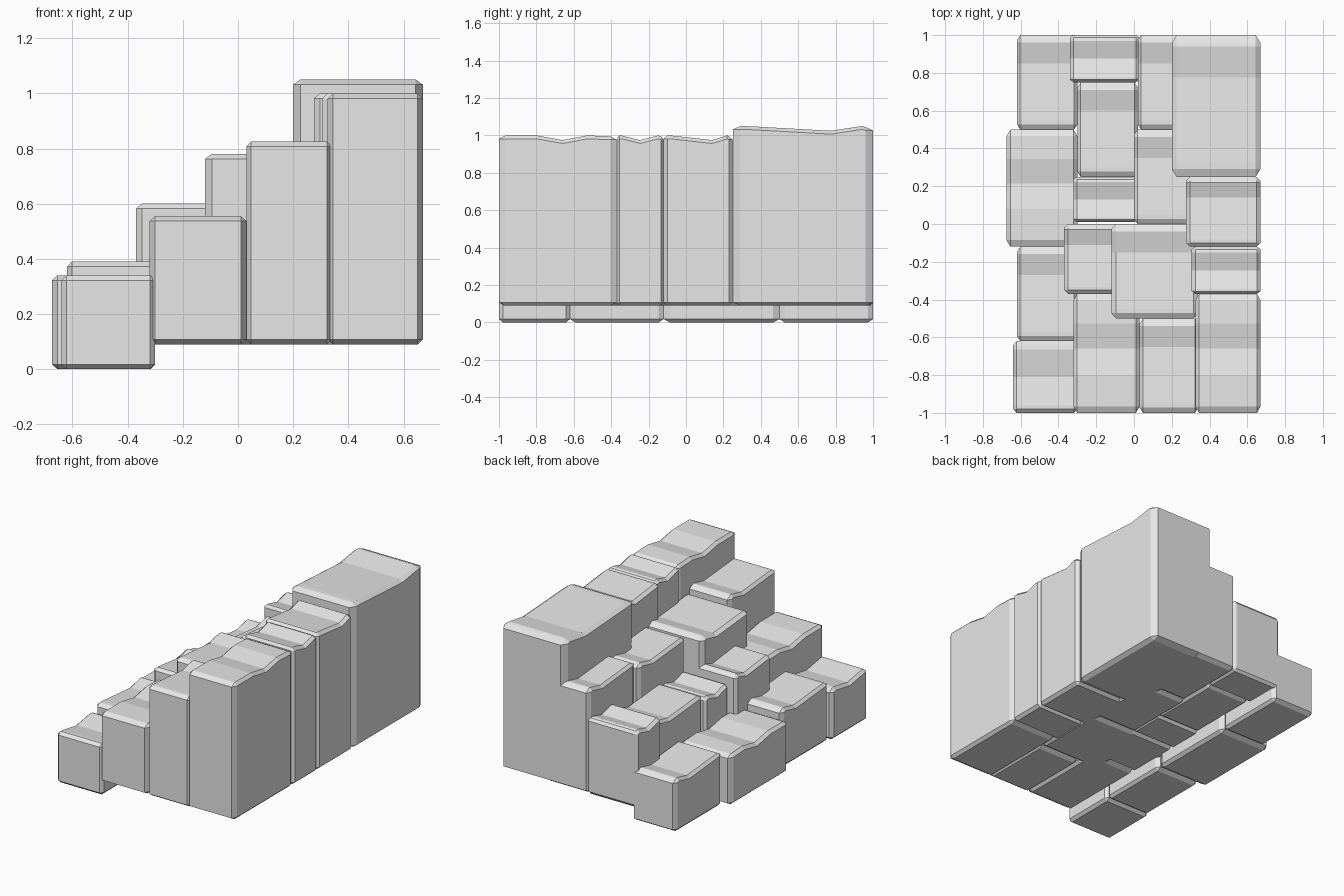
import bpy, bmesh

old = bpy.data.objects.get("Cube")
if old:
    bpy.data.objects.remove(old, do_unlink=True)

stone = bpy.data.materials.new("stone_grey")
stone.use_nodes = True
GREY = (0.8, 0.8, 0.8, 1)
stone.diffuse_color = GREY
stone.node_tree.nodes["Principled BSDF"].inputs["Base Color"].default_value = GREY

# Wave along the top: peak, dip and second peak as fractions of the length
MID, LATE, NARROW = (.32, .54, .75), (.1, .7, .92), (.1, .5, .88)
CHAMFER, EDGE, DIP = 0.055, 0.018, 0.025


def block(name, x0, x1, y0, y1, z0, z1, wave):
    """Chamfered stone with a gently dipped top, lofted along y."""
    bm = bmesh.new()
    cx = (x1 - x0) * CHAMFER

    def ring(t, top, end=False):
        y = y0 + (y1 - y0) * t
        lo, hi = z0 + EDGE, top - EDGE
        xa, xb = x0 + cx, x1 - cx
        if end:
            pts = [(xa, lo), (xb, lo), (xb, lo), (xb, hi), (xb, hi), (xa, hi), (xa, hi), (xa, lo)]
        else:
            pts = [(xa, z0), (xb, z0), (x1, lo), (x1, hi), (xb, top), (xa, top), (x0, hi), (x0, lo)]
        return [bm.verts.new((x, y, z)) for x, z in pts]

    p, d, q = wave
    rings = [ring(0, z1, True), ring(CHAMFER, z1), ring(p, z1), ring(d, z1 - DIP),
             ring(q, z1), ring(1 - CHAMFER, z1 - 0.005), ring(1, z1 - 0.005, True)]
    for a, b in zip(rings, rings[1:]):
        for i in range(8):
            j = (i + 1) % 8
            bm.faces.new((a[i], a[j], b[j], b[i]))
    bm.faces.new(rings[0])
    bm.faces.new(rings[-1])
    # Collapse the doubled corners of the end caps
    bmesh.ops.remove_doubles(bm, verts=bm.verts, dist=1e-5)
    bmesh.ops.recalc_face_normals(bm, faces=bm.faces)
    mesh = bpy.data.meshes.new(name)
    bm.to_mesh(mesh)
    bm.free()
    mesh.materials.append(stone)
    bpy.context.collection.objects.link(bpy.data.objects.new(name, mesh))


# Each row: bottom height, then stones (x0, x1, y0, y1, top, wave) from back to front
ROWS = {
    "low_step": (0, [
        (-.62, -.30, .5, 1, .35, LATE),
        (-.675, -.30, -.12, .5, .34, MID),
        (-.62, -.30, -.62, -.12, .39, LATE),
        (-.64, -.30, -1, -.62, .34, NARROW)]),
    "second_step": (.09, [
        (-.34, .03, .75, 1, .6, NARROW),
        (-.30, .02, .25, .75, .55, LATE),
        (-.32, .02, .01, .25, .535, NARROW),
        (-.37, .02, -.37, 0, .6, LATE),
        (-.32, .03, -1, -.37, .555, MID)]),
    "third_step": (.09, [
        (.02, .33, .5, 1, .78, LATE),
        (0, .33, 0, .5, .76, LATE),
        (-.12, .34, -.5, 0, .78, LATE),
        (.03, .34, -1, -.5, .825, LATE)]),
    "top_step": (.09, [
        (.20, .67, .25, 1, 1.05, LATE),
        (.275, .67, -.12, .25, 1, LATE),
        (.305, .67, -.37, -.12, 1, NARROW),
        (.325, .67, -1, -.37, 1, MID)]),
}
for row, (base, stones) in ROWS.items():
    for n, (x0, x1, y0, y1, top, wave) in enumerate(stones, 1):
        block(f"{row}_stone_{n}", x0, x1, y0, y1, base, top, wave)
